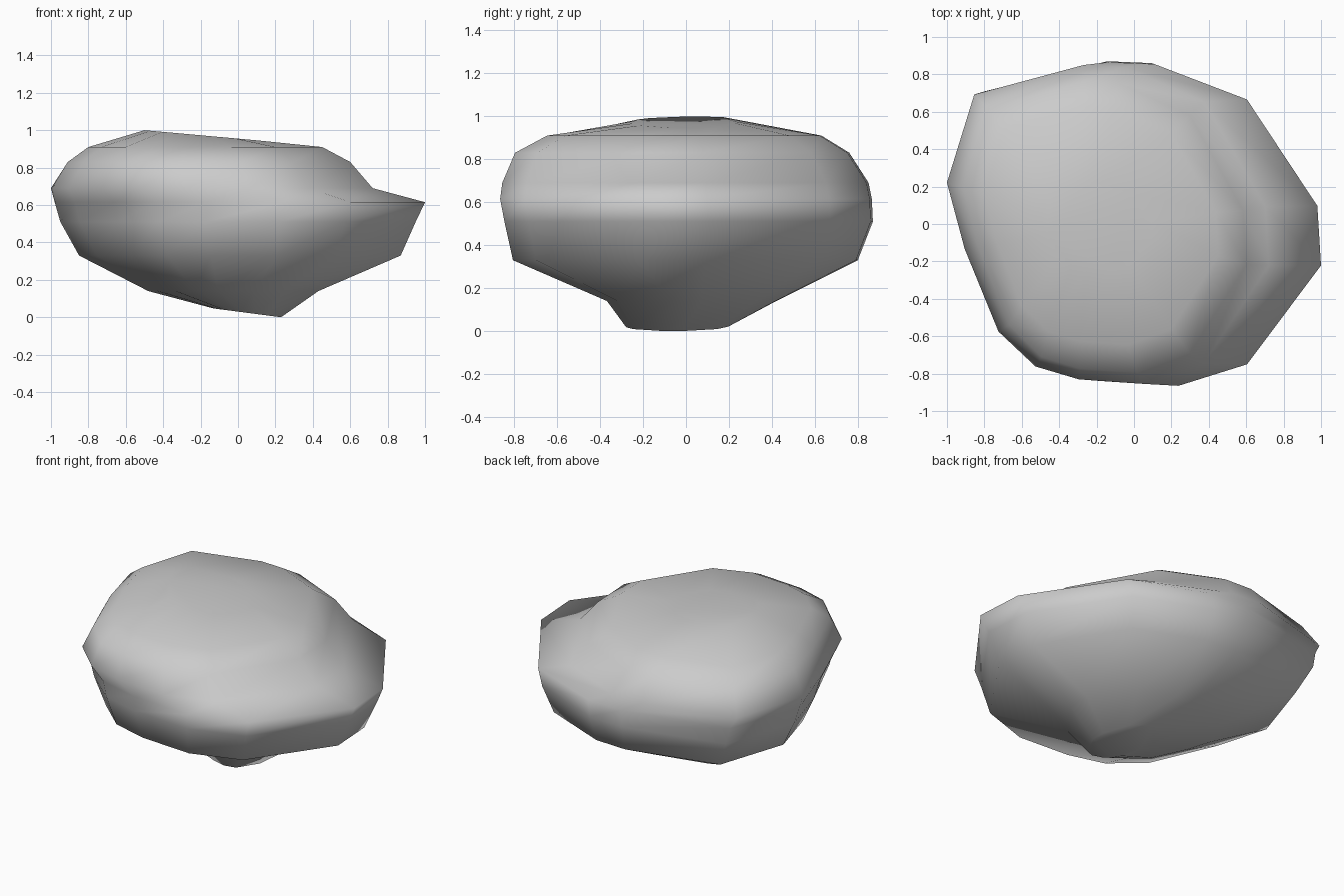
import bpy, bmesh

if "Cube" in bpy.data.objects:
    bpy.data.objects.remove(bpy.data.objects["Cube"])

# Widest outline of the boulder seen from above
OUTLINE = [(-1, .23), (-.89, -.13), (-.68, -.58), (-.45, -.77), (-.18, -.84),
           (.23, -.865), (.6, -.75), (1, -.22), (.98, .1), (.6, .67),
           (.1, .86), (-.15, .87), (-.83, .71)]

# Layers from foot to crown: z, tilt along x, xmin, xmax, ymin, ymax
LAYERS = [(.03, -.13, -.13, .23, -.28, .20),
          (.14, 0, -.48, .43, -.37, .42),
          (.33, 0, -.85, .87, -.81, .80),
          (.51, 0, -.95, .95, -.85, .87),
          (.615, 0, -.98, 1.0, -.87, .865),
          (.69, 0, -1.0, .72, -.86, .85),
          (.83, 0, -.91, .60, -.80, .76),
          (.91, 0, -.80, .45, -.65, .63),
          (.955, -.09, -.50, .10, -.25, .22)]

bm = bmesh.new()
rings = []
for z, tilt, x0, x1, y0, y1 in LAYERS:
    ring = []
    for u, v in OUTLINE:
        x = (x0 + x1) / 2 + u * (x1 - x0) / 2
        y = (y0 + y1) / 2 + v / .87 * (y1 - y0) / 2
        ring.append(bm.verts.new((x, y, z + tilt * x)))
    rings.append(ring)

# Skin between layers, then close foot and crown
n = len(OUTLINE)
for a, b in zip(rings, rings[1:]):
    for i in range(n):
        j = (i + 1) % n
        bm.faces.new((a[i], a[j], b[j], b[i]))
bm.faces.new(rings[0][::-1])
bm.faces.new(rings[-1])
bmesh.ops.recalc_face_normals(bm, faces=bm.faces)
for f in bm.faces:
    f.smooth = True

mesh = bpy.data.meshes.new("boulder")
bm.to_mesh(mesh)
bm.free()
boulder = bpy.data.objects.new("boulder", mesh)
bpy.context.collection.objects.link(boulder)
